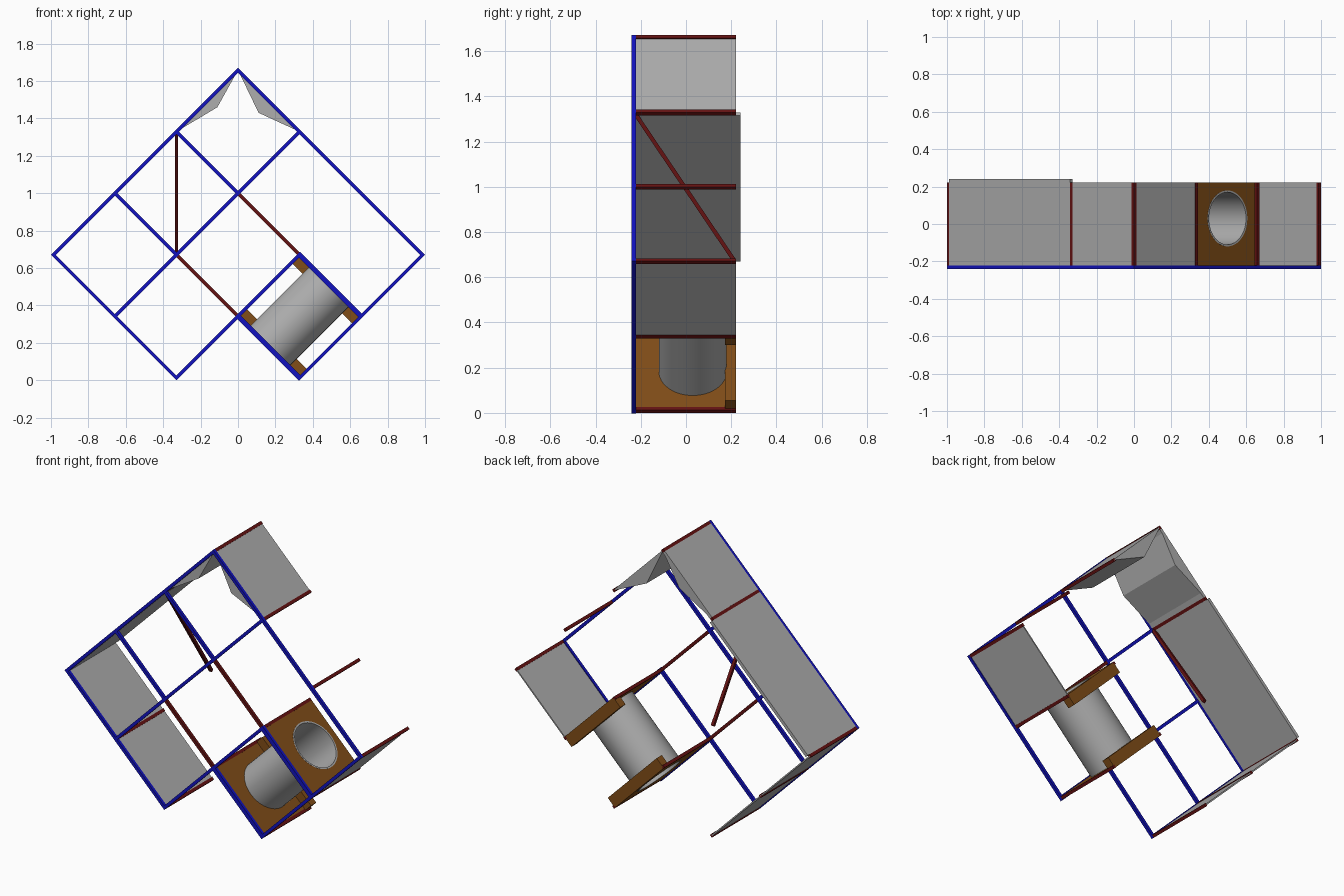
import bpy, bmesh, math
from mathutils import Vector, Matrix

cube = bpy.data.objects.get("Cube")
if cube:
    bpy.data.objects.remove(cube, do_unlink=True)


def material(name, rgb):
    m = bpy.data.materials.new(name)
    m.use_nodes = True
    m.diffuse_color = (*rgb, 1)
    m.node_tree.nodes["Principled BSDF"].inputs["Base Color"].default_value = (*rgb, 1)
    return m


BLUE = material("blue_paint", (0.006, 0.006, 0.52))
RED = material("dark_red_paint", (0.13, 0.006, 0.006))
GRAY = material("gray_panel", (0.42, 0.42, 0.42))
BROWN = material("brown_wood", (0.22, 0.075, 0.009))

W = 0.018                    # beam width
R = W * math.sqrt(0.5)       # half diagonal of a beam
D = (1 - R) / 3              # grid step along x and z
FRONT, INNER, BACK = -0.24, -0.222, 0.222
S = math.sqrt(0.5)
DOWN_LEFT, DOWN_RIGHT = Vector((-S, -S)), Vector((S, -S))


def node(i, j):
    """Lattice corner: i steps down-left and j steps down-right from the top."""
    return Vector(((j - i) * D, R + (5 - i - j) * D))


def finish(name, bm, mat):
    bmesh.ops.recalc_face_normals(bm, faces=bm.faces)
    me = bpy.data.meshes.new(name)
    bm.to_mesh(me)
    bm.free()
    me.materials.append(mat)
    ob = bpy.data.objects.new(name, me)
    bpy.context.collection.objects.link(ob)
    return ob


def prism(name, pts, y0, y1, mat):
    """Extrude an x-z outline from y0 to y1."""
    bm = bmesh.new()
    f = bm.faces.new([bm.verts.new((p[0], y0, p[1])) for p in pts])
    ext = bmesh.ops.extrude_face_region(bm, geom=[f])["geom"]
    verts = [v for v in ext if isinstance(v, bmesh.types.BMVert)]
    bmesh.ops.translate(bm, verts=verts, vec=(0, y1 - y0, 0))
    return finish(name, bm, mat)


def slab(name, a, b, y0, y1, t0, t1, mat, grow=0.0):
    """Slab along a-b, with thickness t0..t1 on the normal, lengthened by grow."""
    u = (b - a).normalized()
    n = Vector((-u.y, u.x))
    a, b = a - u * grow, b + u * grow
    return prism(name, [a + n * t0, b + n * t0, b + n * t1, a + n * t1], y0, y1, mat)


# Front lattice beams
H = W / 2
blue_runs = [((0, 0), (3, 0)), ((0, 1), (3, 1)), ((1, 2), (3, 2)), ((0, 3), (2, 3)),
             ((0, 0), (0, 3)), ((1, 0), (1, 1)), ((2, 0), (2, 1)), ((3, 0), (3, 2))]
for k, (a, b) in enumerate(blue_runs):
    slab(f"front_beam_{k + 1}", node(*a), node(*b), FRONT, INNER, -H, H, BLUE, H)
for i, side in ((1, "upper"), (2, "lower")):
    slab(f"{side}_tube_front_beam", node(i, 2), node(i, 3), FRONT, INNER,
         -0.013, 0.013, BLUE, H)
    slab(f"{side}_red_front_beam", node(i, 1), node(i, 2), FRONT, INNER, -H, H, RED, -H)

# Beams running front to back
for i in range(4):
    for j in range(4):
        if (i, j) in ((1, 1), (2, 1), (3, 3)):
            continue
        p = node(i, j)
        slab(f"depth_beam_{i}_{j}", p - DOWN_LEFT * H, p + DOWN_LEFT * H,
             INNER, BACK, -H, H, RED)

# Diagonal brace
p, q = node(1, 0), node(2, 1)
start, end = Vector((p.x, INNER, p.y - 0.01)), Vector((q.x, BACK - 0.01, q.y + 0.005))
bm = bmesh.new()
bmesh.ops.create_cube(bm, size=1)
bmesh.ops.scale(bm, verts=bm.verts, vec=(W, W, (end - start).length))
rot = (end - start).to_track_quat("Z", "X").to_matrix().to_4x4()
bmesh.ops.transform(bm, verts=bm.verts, matrix=Matrix.Translation((start + end) / 2) @ rot)
finish("diagonal_brace", bm, RED)

# Gray wall panels
T = H + 0.0008
slab("upper_left_panel_top", node(0, 0), node(1, 0), INNER, BACK, -T, T, GRAY, -H)
slab("upper_left_panel_low", node(1, 0), node(3, 0), INNER, 0.24, -T, T, GRAY, -H)
slab("upper_right_panel", node(0, 0), node(0, 1), INNER, BACK, -0.004, 0.004, GRAY)
slab("lower_left_panel", node(3, 0), node(3, 2), INNER, BACK, -0.004, 0.004, GRAY)
slab("lower_right_panel", node(0, 3), node(1, 3), INNER, BACK, -0.004, 0.004, GRAY)

# Faceted blocks under the peak
top = node(0, 0)
prism("peak_block_right", [top, (0.11, 1.43), node(0, 1)], INNER, BACK, GRAY)
prism("peak_block_left", [top, (-0.11, 1.46), node(1, 0)], INNER, BACK, GRAY)

# Crawl tube frame: local x runs down-right, y to the back, z up-right
TUBE_Y, TUBE_R = 0.03, 0.15
U, V, N = Vector((S, 0, -S)), Vector((0, 1, 0)), Vector((S, 0, S))
LOCAL = Matrix((U, V, N)).transposed().to_4x4()


def place(bm, c, y):
    bmesh.ops.transform(bm, verts=bm.verts,
                        matrix=Matrix.Translation((c.x, y, c.y)) @ LOCAL)


# Boards with a round hole, each with a bar along its back edge
for i, side, t in ((1, "upper", -0.06), (2, "lower", 0.06)):
    a, b = node(i, 2), node(i, 3)
    half = (b - a).length / 2 - H
    thick = 0.016
    bm = bmesh.new()
    outer = [(-half, INNER - TUBE_Y), (half, INNER - TUBE_Y),
             (half, BACK - TUBE_Y), (-half, BACK - TUBE_Y)]
    ring = [(TUBE_R * 0.97 * math.cos(k * math.tau / 48),
             TUBE_R * 0.97 * math.sin(k * math.tau / 48)) for k in range(48)]
    edges = []
    for loop in (outer, ring):
        vs = [bm.verts.new((x, y, -thick / 2)) for x, y in loop]
        edges += [bm.edges.new((v, vs[(k + 1) % len(vs)])) for k, v in enumerate(vs)]
    bmesh.ops.triangle_fill(bm, use_beauty=True, edges=edges, normal=(0, 0, 1))
    ext = bmesh.ops.extrude_face_region(bm, geom=bm.faces[:])["geom"]
    bmesh.ops.translate(bm, vec=(0, 0, thick),
                        verts=[v for v in ext if isinstance(v, bmesh.types.BMVert)])
    place(bm, (a + b) / 2, TUBE_Y)
    finish(f"{side}_tube_board", bm, BROWN)
    slab(f"{side}_tube_bar", a, b, 0.172, BACK, 0, t, BROWN)

# Open tube between the boards
bm = bmesh.new()
length = D / S + 0.018
bmesh.ops.create_cone(bm, cap_ends=False, segments=48, radius1=TUBE_R,
                      radius2=TUBE_R, depth=length)
place(bm, (node(1, 2) + node(2, 3)) / 2, TUBE_Y)
tube = finish("crawl_tube", bm, GRAY)
wall = tube.modifiers.new("wall", "SOLIDIFY")
wall.thickness = 0.01
wall.offset = -1
bpy.ops.object.select_all(action="DESELECT")
bpy.context.view_layer.objects.active = tube
tube.select_set(True)
bpy.ops.object.modifier_apply(modifier="wall")
bpy.ops.object.shade_smooth_by_angle(angle=math.radians(35))
